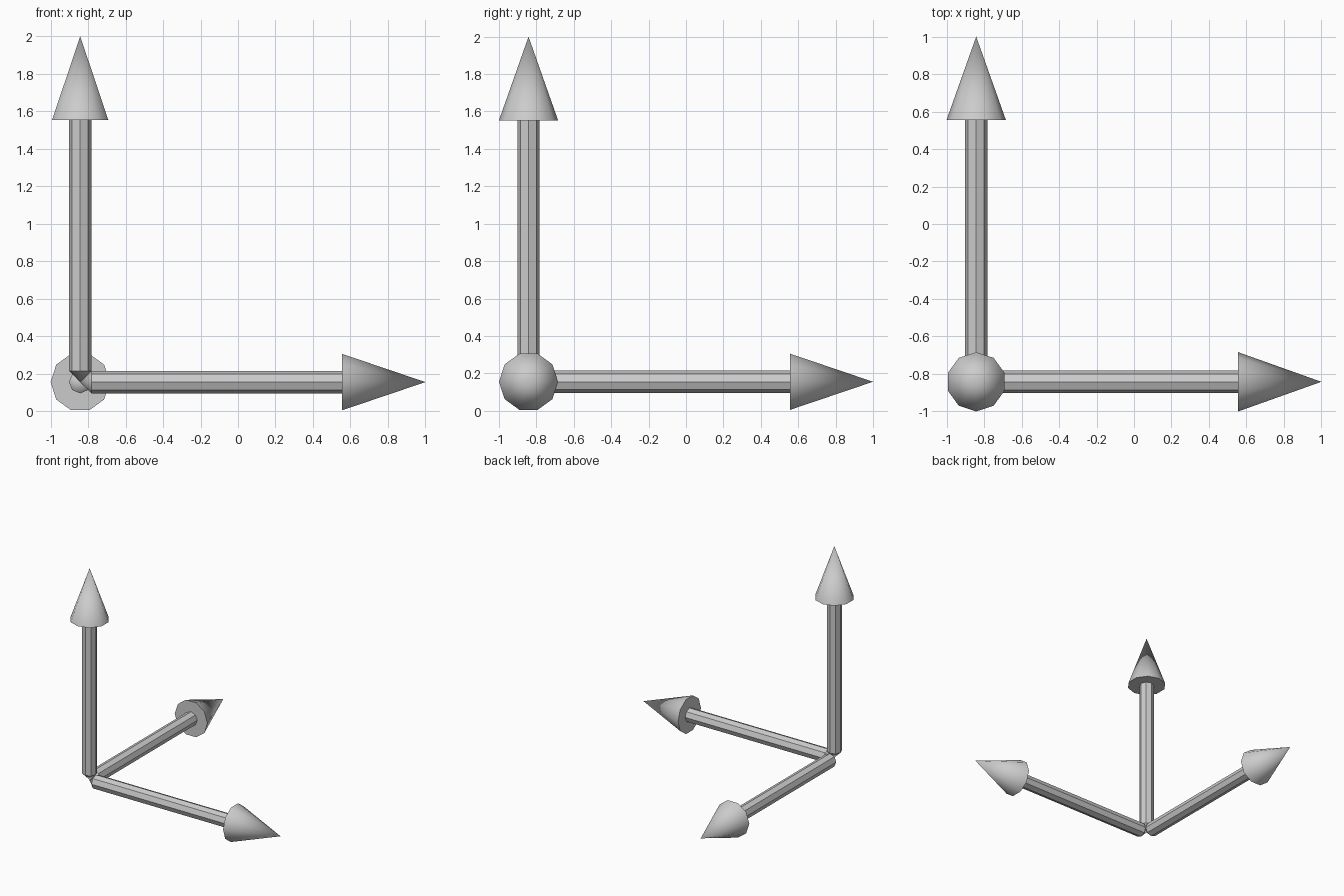
import bpy
import bmesh
from math import cos, sin, tau, radians
from mathutils import Matrix, Vector

if "Cube" in bpy.data.objects:
    bpy.data.objects.remove(bpy.data.objects["Cube"])

ORIGIN = Vector((-0.842, -0.842, 0.155))
X, Y, Z = Vector((1, 0, 0)), Vector((0, 1, 0)), Vector((0, 0, 1))


def lathe(name, profile, sides, axis, side_dir):
    """Revolve (radius, distance) points around an axis; radius 0 makes a point."""
    frame = Matrix((side_dir, axis.cross(side_dir), axis)).transposed()
    bm = bmesh.new()
    rings = []
    for r, d in profile:
        angles = [tau * i / sides for i in range(sides)] if r else [0]
        rings.append([bm.verts.new(frame @ Vector((r * cos(a), r * sin(a), d)))
                      for a in angles])
    for a, b in zip(rings, rings[1:]):
        for i in range(sides):
            j = (i + 1) % sides
            if len(a) == 1:
                bm.faces.new((a[0], b[j], b[i]))
            elif len(b) == 1:
                bm.faces.new((a[i], a[j], b[0]))
            else:
                bm.faces.new((a[i], a[j], b[j], b[i]))
    bmesh.ops.recalc_face_normals(bm, faces=bm.faces)
    mesh = bpy.data.meshes.new(name)
    bm.to_mesh(mesh)
    bm.free()
    obj = bpy.data.objects.new(name, mesh)
    obj.location = ORIGIN
    bpy.context.collection.objects.link(obj)
    bpy.ops.object.select_all(action='DESELECT')
    obj.select_set(True)
    bpy.context.view_layer.objects.active = obj
    bpy.ops.object.shade_smooth_by_angle(angle=radians(42))


for label, axis, side_dir in (("x", X, Y), ("y", Y, X), ("z", Z, Y)):
    # Shaft with a pointed inner end, so the three meet at the corner
    lathe(label + "_shaft", [(0, 0), (0.06, 0.06), (0.06, 1.41), (0, 1.41)],
          8, axis, side_dir)
    # Ten-sided arrowhead with a flat base
    tip = 1.845 if axis is Z else 1.842
    lathe(label + "_arrowhead", [(0, 1.398), (0.158, 1.398), (0, tip)],
          10, axis, side_dir)
